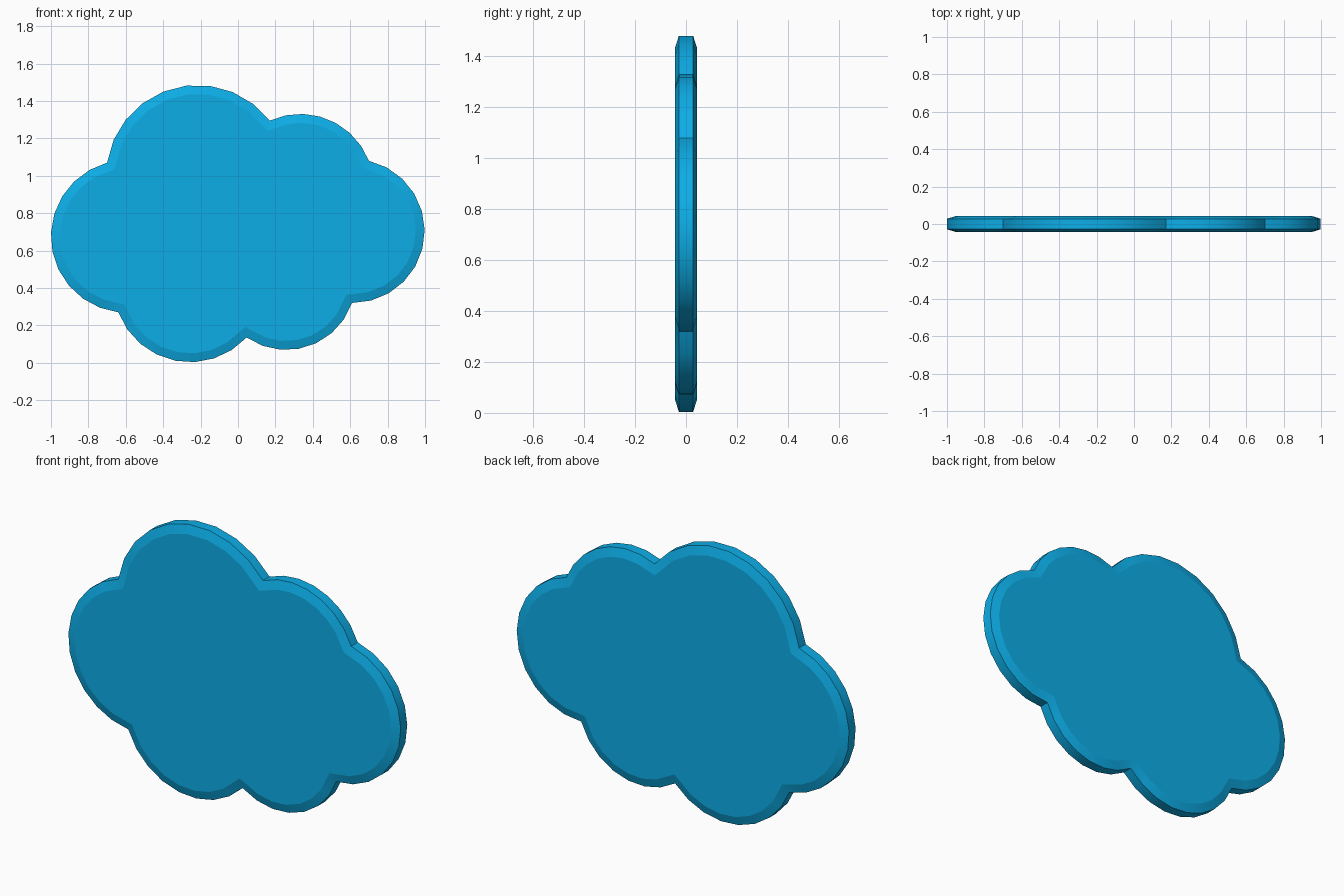
import bpy, bmesh, math
from mathutils import Vector

if "Cube" in bpy.data.objects:
    bpy.data.objects.remove(bpy.data.objects["Cube"])

RIM, HALF, INSET = 0.028, 0.043, 0.047

# Lobes: start corner, point on the arc, number of segments (clockwise from front)
lobes = [
    ((-0.70, 1.07), (-0.21, 1.485), 9),
    ((0.17, 1.295), (0.495, 1.296), 7),
    ((0.70, 1.08), (0.998, 0.70), 11),
    ((0.61, 0.32), (0.29, 0.07), 7),
    ((0.046, 0.135), (-0.26, 0.003), 8),
    ((-0.64, 0.27), (-1.0, 0.69), 11),
]


def arc(a, m, b, n):
    """Points on the clockwise circle arc a-m-b, leaving out b."""
    (ax, ay), (mx, my), (bx, by) = a, m, b
    d = 2 * (ax * (my - by) + mx * (by - ay) + bx * (ay - my))
    sa, sm, sb = ax * ax + ay * ay, mx * mx + my * my, bx * bx + by * by
    cx = (sa * (my - by) + sm * (by - ay) + sb * (ay - my)) / d
    cy = (sa * (bx - mx) + sm * (ax - bx) + sb * (mx - ax)) / d
    r = math.hypot(ax - cx, ay - cy)
    t0 = math.atan2(ay - cy, ax - cx)
    sweep = (t0 - math.atan2(by - cy, bx - cx)) % (2 * math.pi)
    return [(cx + r * math.cos(t0 - sweep * i / n),
             cy + r * math.sin(t0 - sweep * i / n)) for i in range(n)]


outline = []
for i, (a, m, n) in enumerate(lobes):
    outline += arc(a, m, lobes[(i + 1) % len(lobes)][0], n)

# Flat outline, extruded into the rim
bm = bmesh.new()
front = bm.faces.new([bm.verts.new((x, -RIM, z)) for x, z in outline])
ext = bmesh.ops.extrude_face_region(bm, geom=[front], use_keep_orig=True)
for v in ext["geom"]:
    if isinstance(v, bmesh.types.BMVert):
        v.co.y = RIM
bmesh.ops.recalc_face_normals(bm, faces=bm.faces)
for f in bm.faces:
    f.smooth = True

# Chamfered border on the front and back
caps = [f for f in bm.faces if len(f.verts) > 4]
for cap in caps:
    for e in cap.edges:
        e.smooth = False
    bmesh.ops.inset_region(bm, faces=[cap], thickness=INSET, use_even_offset=True)
    cap.smooth = False
    side = math.copysign(HALF, cap.calc_center_median().y)
    for v in cap.verts:
        v.co.y = side
    for e in cap.edges:
        e.smooth = False

# Creases where two lobes meet
for e in bm.edges:
    if len(e.link_faces) == 2 and e.calc_face_angle() > math.radians(30):
        e.smooth = False

mesh = bpy.data.meshes.new("cloud_panel")
bm.to_mesh(mesh)
bm.free()
cloud = bpy.data.objects.new("cloud_panel", mesh)
bpy.context.collection.objects.link(cloud)

mat = bpy.data.materials.new("sky_blue")
mat.diffuse_color = (0.004, 0.42, 0.80, 1)
mat.use_nodes = True
mat.node_tree.nodes["Principled BSDF"].inputs["Base Color"].default_value = mat.diffuse_color
mesh.materials.append(mat)
